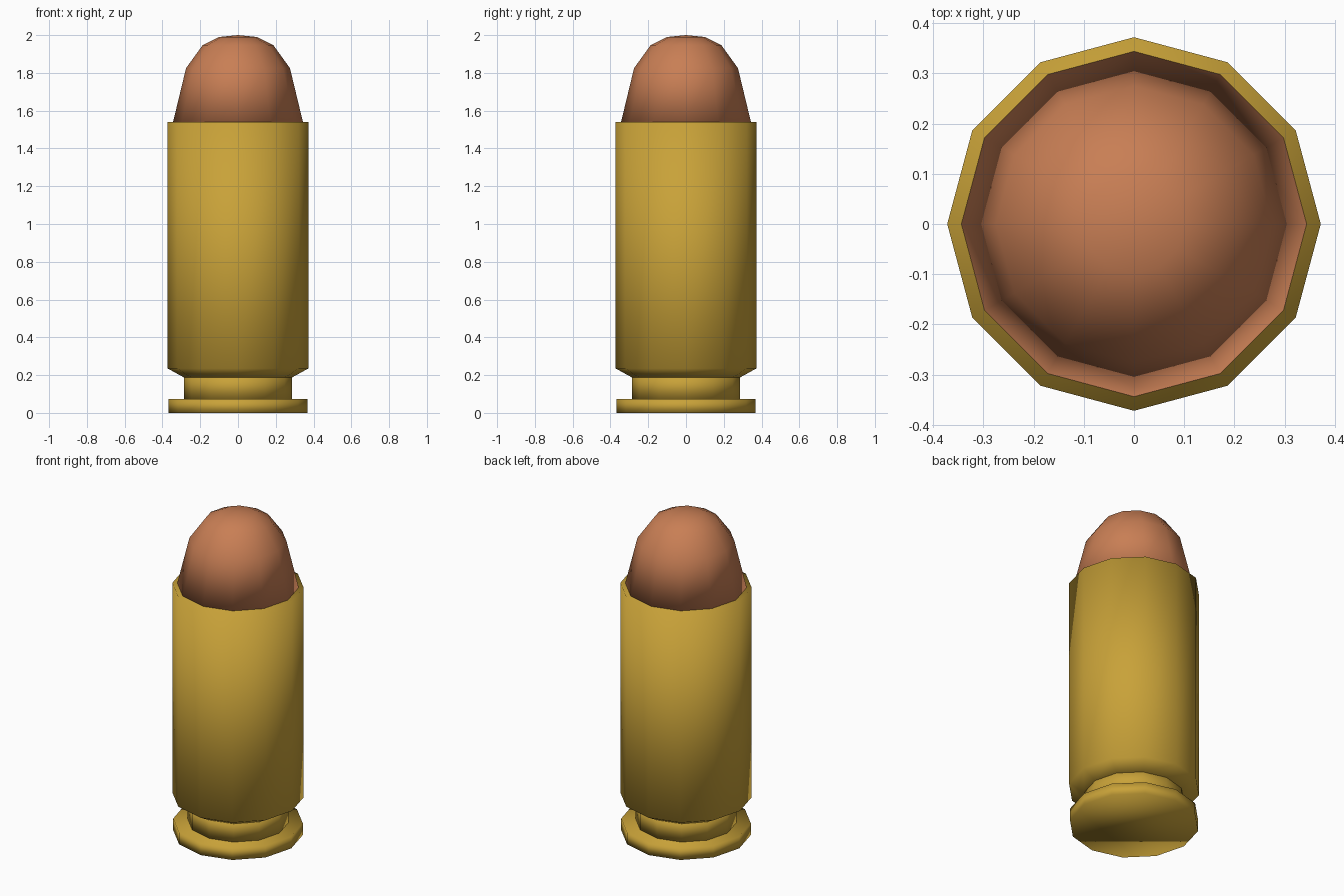
import bpy, bmesh
from math import sin, cos, pi

if "Cube" in bpy.data.objects:
    bpy.data.objects.remove(bpy.data.objects["Cube"])

SIDES = 12


def material(name, color):
    m = bpy.data.materials.new(name)
    m.diffuse_color = color
    m.use_nodes = True
    m.node_tree.nodes["Principled BSDF"].inputs["Base Color"].default_value = m.diffuse_color
    return m


def lathe(name, profile, mat):
    """Spin (radius, z) points into a smooth 12-sided solid; radius 0 makes a pole."""
    bm = bmesh.new()
    rings = []
    for r, z in profile:
        n = SIDES if r > 0 else 1
        rings.append([bm.verts.new((r * cos(2 * pi * i / SIDES), r * sin(2 * pi * i / SIDES), z))
                      for i in range(n)])
    for a, b in zip(rings, rings[1:]):
        for i in range(SIDES):
            j = (i + 1) % SIDES
            if len(b) == 1:
                bm.faces.new((a[i], a[j], b[0]))
            else:
                bm.faces.new((a[i], a[j], b[j], b[i]))
    # Close the flat ends
    for ring in (rings[0], rings[-1]):
        if len(ring) > 1:
            bm.faces.new(ring)
    bmesh.ops.recalc_face_normals(bm, faces=bm.faces[:])
    for f in bm.faces:
        f.smooth = True
    me = bpy.data.meshes.new(name)
    bm.to_mesh(me)
    bm.free()
    me.materials.append(mat)
    ob = bpy.data.objects.new(name, me)
    bpy.context.collection.objects.link(ob)
    return ob


brass = material("brass", (0.58, 0.36, 0.04, 1))
copper = material("copper", (0.58, 0.21, 0.09, 1))

# Base rim disc
lathe("rim", [(0.367, 0), (0.367, 0.073)], brass)
# Narrow extractor groove
lathe("groove", [(0.285, 0.07), (0.285, 0.21)], brass)
# Case body with tapered lower edge
lathe("case", [(0.285, 0.187), (0.372, 0.235), (0.372, 1.54)], brass)
# Rounded tip
lathe("tip", [(0.345, 1.535), (0.275, 1.825), (0.187, 1.947), (0.10, 1.99), (0, 2.0)], copper)
